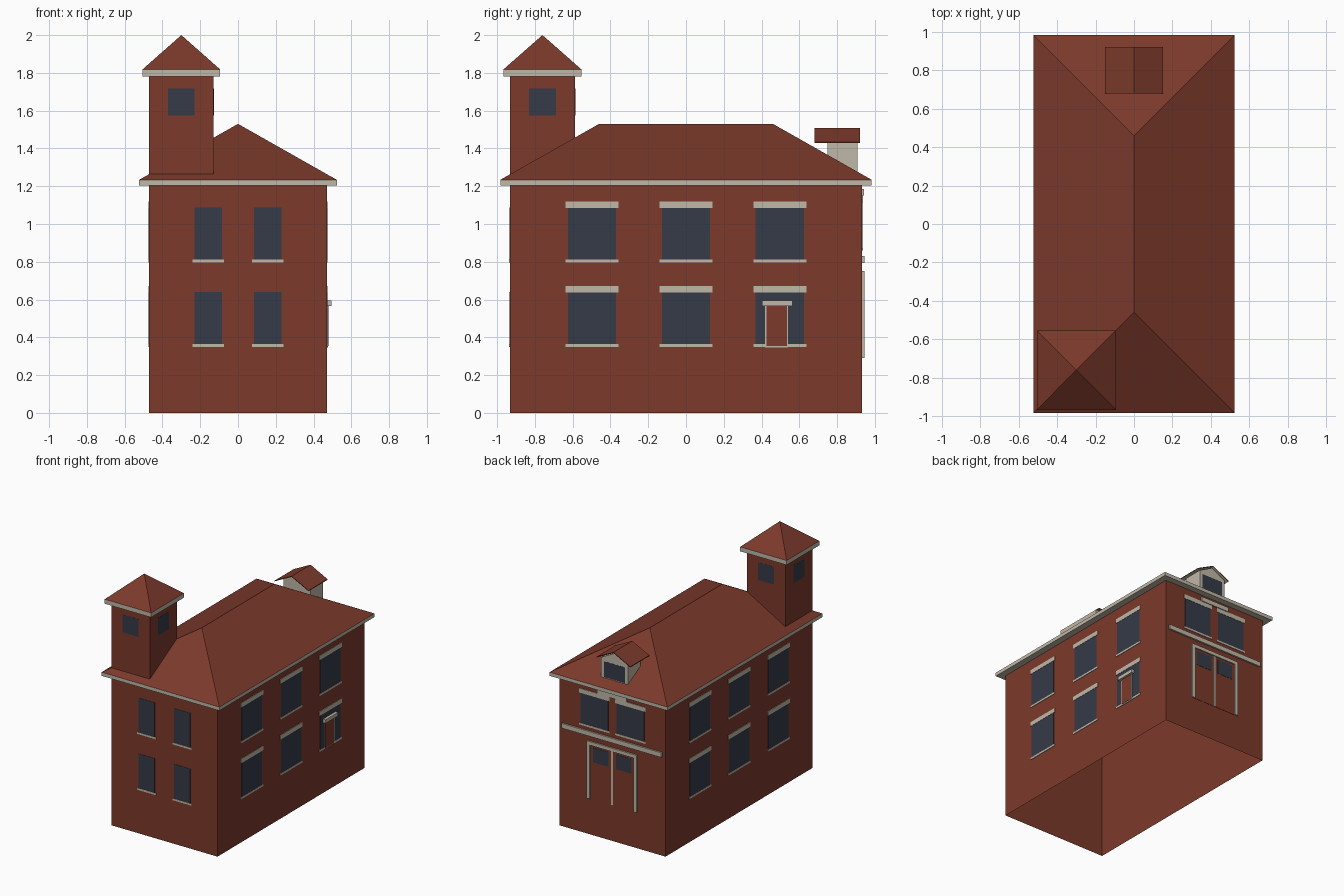
import bpy
from mathutils import Vector

default = bpy.data.objects.get("Cube")
if default:
    bpy.data.objects.remove(default, do_unlink=True)


def material(name, rgb):
    mat = bpy.data.materials.new(name)
    mat.use_nodes = True
    mat.diffuse_color = (*rgb, 1)
    mat.node_tree.nodes["Principled BSDF"].inputs["Base Color"].default_value = (*rgb, 1)
    return mat


BRICK = material("brick red", (0.2, 0.041, 0.024))
STONE = material("pale stone", (0.53, 0.48, 0.39))
GLASS = material("dark glass", (0.035, 0.043, 0.064))


def mesh(name, verts, faces, mat):
    data = bpy.data.meshes.new(name)
    data.from_pydata(verts, [], faces)
    data.materials.append(mat)
    obj = bpy.data.objects.new(name, data)
    bpy.context.collection.objects.link(obj)
    return obj


def box(name, x, y, z, mat, open_bottom=False):
    verts = [(a, b, c) for c in z for a, b in
             ((x[0], y[0]), (x[1], y[0]), (x[1], y[1]), (x[0], y[1]))]
    faces = [(4, 5, 6, 7)] + [(i, (i + 1) % 4, (i + 1) % 4 + 4, i + 4) for i in range(4)]
    if not open_bottom:
        faces.append((3, 2, 1, 0))
    return mesh(name, verts, faces, mat)


def hip_roof(name, x, y, z, ridge, mat):
    """Four-sided roof; ridge is the half length of the ridge along y."""
    cx, cy = sum(x) / 2, sum(y) / 2
    verts = [(x[0], y[0], z[0]), (x[1], y[0], z[0]), (x[1], y[1], z[0]), (x[0], y[1], z[0])]
    if ridge:
        verts += [(cx, cy - ridge, z[1]), (cx, cy + ridge, z[1])]
        faces = [(0, 1, 4), (1, 2, 5, 4), (2, 3, 5), (3, 0, 4, 5)]
    else:
        verts += [(cx, cy, z[1])]
        faces = [(i, (i + 1) % 4, 4) for i in range(4)]
    return mesh(name, verts, faces + [(3, 2, 1, 0)], mat)


def on_wall(name, side, wall, u, z, depth, mat):
    """Thin block just outside the wall at the given coordinate; side is such as '+x'."""
    s = 1 if side[0] == "+" else -1
    span = sorted((wall + s * 0.0007, wall + s * depth))
    if side[1] == "x":
        return box(name, span, u, z, mat)
    return box(name, u, span, z, mat)


W, L = 0.47, 0.931

# Main block (a shell open underneath), cornice and hipped roof
EX, EY = (-0.523, 0.523), (-0.983, 0.983)
box("main_walls", (-W, W), (-L, L), (0, 1.21), BRICK, open_bottom=True)
box("main_cornice", EX, EY, (1.205, 1.234), STONE)
hip_roof("main_roof", EX, EY, (1.234, 1.53), 0.46, BRICK)

# Corner tower
TX, TY = (-W, -0.13), (-L, -0.588)
box("tower_walls", TX, TY, (1.22, 1.79), BRICK)
box("tower_cornice", (-0.506, -0.094), (-0.967, -0.553), (1.782, 1.818), STONE)
hip_roof("tower_roof", (-0.506, -0.094), (-0.967, -0.553), (1.818, 2.0), 0, BRICK)
for side, wall, mid in (("-x", TX[0], -0.76), ("+x", TX[1], -0.76),
                        ("-y", TY[0], -0.30), ("+y", TY[1], -0.30)):
    on_wall("tower_window", side, wall, (mid - 0.071, mid + 0.071), (1.575, 1.717), 0.0017, GLASS)


# Windows in two storeys
def window(side, wall, mid, half, sill, head, lintel):
    on_wall("window_glass", side, wall, (mid - half, mid + half), (sill, head), 0.003, GLASS)
    wide = half + 0.012
    on_wall("window_sill", side, wall, (mid - wide, mid + wide), (sill - 0.006, sill + 0.009), 0.005, STONE)
    if lintel:
        on_wall("window_lintel", side, wall, (mid - wide, mid + wide),
                (head - 0.003, head + 0.032), 0.005, STONE)


for sill, head in ((0.355, 0.64), (0.803, 1.088)):
    for mid in (-0.157, 0.157):
        window("-y", -L, mid, 0.072, sill, head, False)
    for mid in (-0.498, 0, 0.497):
        window("+x", W, mid, 0.128, sill, head, True)
        window("-x", -W, mid, 0.128, sill, head, True)

# Side door with pale frame and canopy
on_wall("side_door_frame", "+x", W, (0.419, 0.541), (0.347, 0.57), 0.006, STONE)
on_wall("side_door", "+x", W, (0.425, 0.535), (0.355, 0.57), 0.008, BRICK)
on_wall("side_door_canopy", "+x", W, (0.402, 0.563), (0.566, 0.595), 0.025, STONE)

# Rear upper windows, name plate and string course
for mid in (-0.16, 0.16):
    window("+y", L, mid, 0.123, 0.865, 1.118, True)
on_wall("rear_plate", "+y", L, (-0.13, 0.13), (1.15, 1.186), 0.012, STONE)
on_wall("rear_string_course", "+y", L, (-0.442, 0.442), (0.793, 0.83), 0.014, STONE)

# Rear double doors with frame
on_wall("rear_door_head", "+y", L, (-0.222, 0.222), (0.722, 0.75), 0.013, STONE)
on_wall("rear_door_strip", "+y", L, (-0.008, 0.008), (0.29, 0.725), 0.007, STONE)
for s in (-1, 1):
    on_wall("rear_door_post", "+y", L, sorted((s * 0.194, s * 0.222)), (0.29, 0.725), 0.013, STONE)
    on_wall("rear_door_leaf", "+y", L, sorted((s * 0.008, s * 0.194)), (0.29, 0.725), 0.003, BRICK)
    on_wall("rear_door_window", "+y", L, sorted((s * 0.032, s * 0.17)), (0.587, 0.705), 0.005, GLASS)

# Dormer: gabled body swept along y, thin roof slabs and a window
front, back = 0.907, 0.75
outline = [(-0.12, 1.26), (0.12, 1.26), (0.12, 1.432), (0, 1.495), (-0.12, 1.432)]
n = len(outline)
mesh("dormer_body", [(x, y, z) for y in (back, front) for x, z in outline],
     [tuple(range(n)), tuple(reversed(range(n, 2 * n)))] +
     [(i, i + n, (i + 1) % n + n, (i + 1) % n) for i in range(n)], STONE)
on_wall("dormer_window", "+y", front, (-0.093, 0.093), (1.283, 1.408), 0.002, GLASS)
drop = Vector((0, 0, -0.006))
for s in (-1, 1):
    top = [Vector(p) for p in ((0, 0.68, 1.509), (s * 0.15, 0.68, 1.434),
                               (s * 0.15, 0.92, 1.434), (0, 0.92, 1.509))]
    ring = [(i, (i + 1) % 4, (i + 1) % 4 + 4, i + 4) for i in range(4)]
    faces = [(3, 2, 1, 0), (4, 5, 6, 7)] + ring
    if s < 0:
        faces = [f[::-1] for f in faces]
    slab = mesh("dormer_roof_slab", [p + drop for p in top] + top, faces, BRICK)
    # Pale soffit on the faces that look down
    slab.data.materials.append(STONE)
    for face in slab.data.polygons:
        face.material_index = int(face.normal.z < -0.6)
